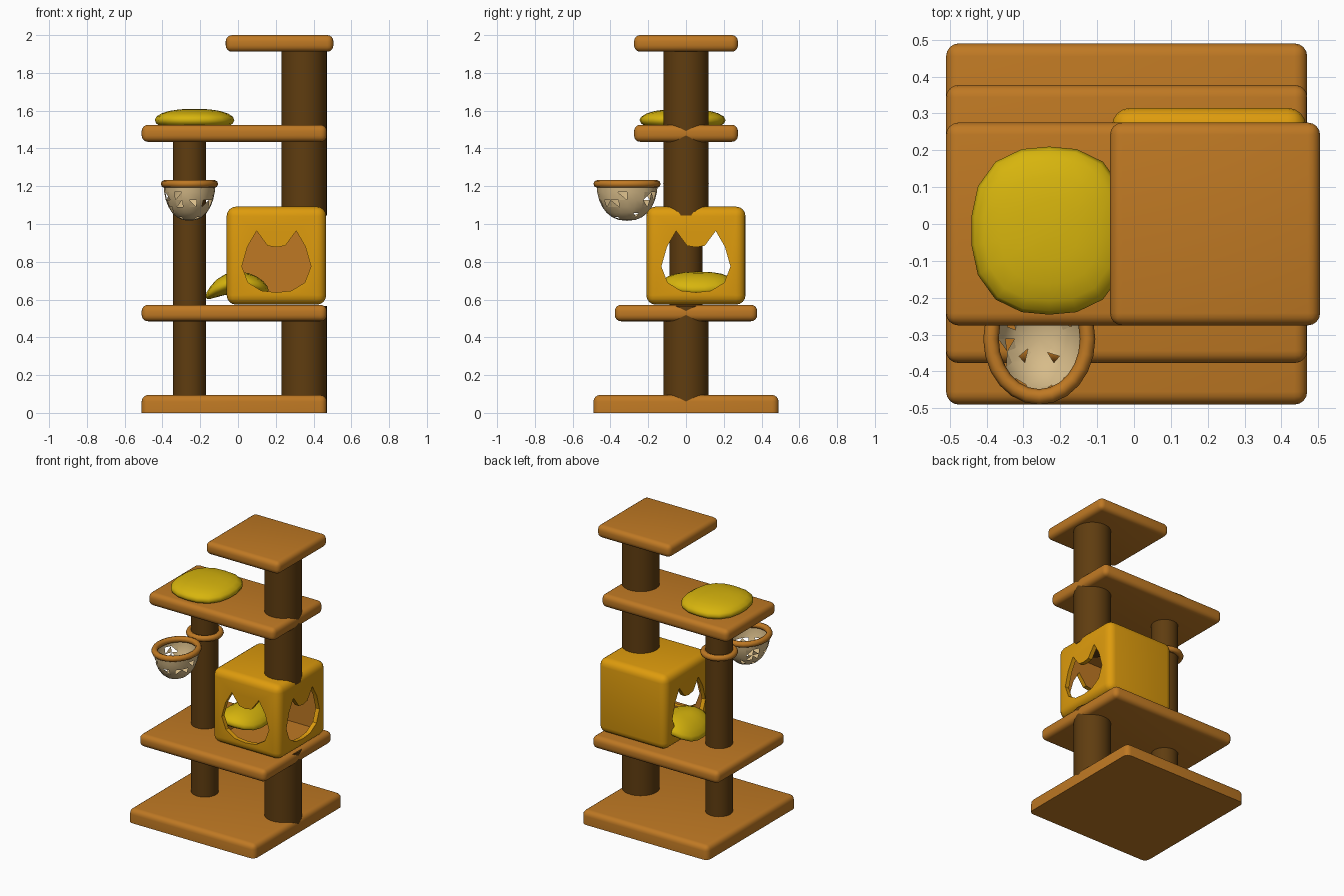
import bpy, bmesh, math, random
from mathutils import Matrix, Vector

if "Cube" in bpy.data.objects:
    bpy.data.objects.remove(bpy.data.objects["Cube"])

random.seed(4)


def material(name, rgb):
    m = bpy.data.materials.new(name)
    m.diffuse_color = (*rgb, 1)
    m.use_nodes = True
    m.node_tree.nodes["Principled BSDF"].inputs["Base Color"].default_value = m.diffuse_color
    return m


WOOD = material("wood_orange_brown", (0.52, 0.19, 0.017))
POST = material("dark_brown_post", (0.115, 0.046, 0.005))
HOUSE = material("orange_yellow_house", (0.73, 0.33, 0.004))
CUSHION = material("yellow_cushion", (0.68, 0.46, 0.004))
NET = material("tan_net", (0.68, 0.50, 0.25))


def finish(name, bm, mat, angle=35):
    bmesh.ops.recalc_face_normals(bm, faces=bm.faces)
    me = bpy.data.meshes.new(name)
    bm.to_mesh(me)
    bm.free()
    if mat:
        me.materials.append(mat)
    ob = bpy.data.objects.new(name, me)
    bpy.context.collection.objects.link(ob)
    smooth(ob, angle)
    return ob


def smooth(ob, angle=35):
    bpy.ops.object.select_all(action='DESELECT')
    ob.select_set(True)
    bpy.context.view_layer.objects.active = ob
    bpy.ops.object.shade_smooth_by_angle(angle=math.radians(angle))


def box(name, lo, hi, mat, bevel=0.0, keep_bottom=False):
    lo, hi = Vector(lo), Vector(hi)
    bm = bmesh.new()
    bmesh.ops.create_cube(bm, size=1)
    bmesh.ops.scale(bm, vec=hi - lo, verts=bm.verts)
    bmesh.ops.translate(bm, vec=(lo + hi) / 2, verts=bm.verts)
    if bevel:
        edges = [e for e in bm.edges if not (keep_bottom and
                 all(v.co.z < lo.z + 1e-4 for v in e.verts))]
        bmesh.ops.bevel(bm, geom=edges, offset=bevel, segments=4,
                        profile=0.5, affect='EDGES', clamp_overlap=True)
    return finish(name, bm, mat)


def post(name, x, r, z0, z1):
    bm = bmesh.new()
    bmesh.ops.create_cone(bm, cap_ends=True, segments=32, radius1=r, radius2=r,
                          depth=z1 - z0, matrix=Matrix.Translation((x, 0, (z0 + z1) / 2)))
    return finish(name, bm, POST)


def ring(name, c, rx, ry, r):
    n, m = 24, 8
    bm = bmesh.new()
    rows = []
    for i in range(n):
        a = 2 * math.pi * i / n
        row = []
        for j in range(m):
            b = 2 * math.pi * j / m
            k = r * math.cos(b)
            row.append(bm.verts.new((c[0] + (rx + k) * math.cos(a),
                                     c[1] + (ry + k) * math.sin(a), c[2] + r * math.sin(b))))
        rows.append(row)
    for i in range(n):
        for j in range(m):
            p, q, k = rows[i], rows[(i + 1) % n], (j + 1) % m
            bm.faces.new((p[j], q[j], q[k], p[k]))
    return finish(name, bm, WOOD, 60)


def cushion(name, c, size, droop=(0, 0)):
    """Squarish flattened ball; droop bends its left and right ends down."""
    bm = bmesh.new()
    bmesh.ops.create_uvsphere(bm, u_segments=18, v_segments=10, radius=1)
    for v in bm.verts:
        h = math.hypot(v.co.x, v.co.y)
        if h > 1e-5:
            a = math.atan2(v.co.y, v.co.x)
            s = (abs(math.cos(a)) ** 2.5 + abs(math.sin(a)) ** 2.5) ** (-1 / 2.5)
            k = s * h ** 0.85 / h
            v.co.x *= k
            v.co.y *= k
        bend = (droop[0] if v.co.x < 0 else droop[1]) * v.co.x ** 2
        v.co = Vector(c) + Vector((v.co.x * size[0], v.co.y * size[1],
                                   v.co.z * size[2] - bend))
    return finish(name, bm, CUSHION, 60)


# Platforms
box("base", (-0.51, -0.49, 0), (0.47, 0.49, 0.095), WOOD, 0.035, True)
box("middle_shelf", (-0.51, -0.377, 0.485), (0.47, 0.377, 0.572), WOOD, 0.033)
box("upper_shelf", (-0.51, -0.275, 1.435), (0.47, 0.275, 1.525), WOOD, 0.033)
box("top_perch", (-0.065, -0.275, 1.912), (0.505, 0.275, 2.0), WOOD, 0.033)

# Posts (the thick one is interrupted by the house)
post("thick_post_lower", 0.35, 0.12, 0.003, 0.565)
post("thick_post_upper", 0.35, 0.12, 1.045, 1.95)
post("thin_post", -0.257, 0.087, 0.003, 1.48)

# House: rounded box, hollowed, with cat-head openings front, left and right
LO, HI = Vector((-0.06, -0.21, 0.573)), Vector((0.467, 0.315, 1.092))
WALL = 0.03
MID = (LO + HI) / 2
house = box("cat_house", LO, HI, HOUSE, 0.05)
HALF = [(0, .877), (.047, .885), (.105, .963), (.153, .88),
        (.183, .775), (.15, .69), (.08, .647), (0, .638)]
OUTLINE = HALF + [(-u, z) for u, z in HALF[-2:0:-1]]


def cat_prism(name, place, a, b):
    bm = bmesh.new()
    f = bm.faces.new([bm.verts.new(place(u, z, a)) for u, z in OUTLINE])
    g = bmesh.ops.extrude_face_region(bm, geom=[f])
    move = Vector(place(0, 0, b)) - Vector(place(0, 0, a))
    bmesh.ops.translate(bm, vec=move, verts=[v for v in g['geom']
                                             if isinstance(v, bmesh.types.BMVert)])
    return finish(name, bm, HOUSE)


pad = Vector((WALL, WALL, WALL))
cutters = [
    box("hollow_cutter", LO + pad, HI - pad, HOUSE),
    cat_prism("front_cutter", lambda u, z, t: (MID.x + u, t, z), -0.3, 0.05),
    cat_prism("side_cutter", lambda u, z, t: (t, MID.y + u, z), -0.2, 0.6),
]
for c in cutters:
    mod = house.modifiers.new(c.name, 'BOOLEAN')
    mod.operation = 'DIFFERENCE'
    mod.solver = 'EXACT'
    mod.object = c
bpy.context.view_layer.update()
dg = bpy.context.evaluated_depsgraph_get()
mesh = bpy.data.meshes.new_from_object(house.evaluated_get(dg))
house.modifiers.clear()
house.data = mesh
for c in cutters:
    bpy.data.objects.remove(c)
mesh.materials.clear()
mesh.materials.append(HOUSE)
mesh.materials.append(WOOD)
# Inner walls are wood coloured
for p in mesh.polygons:
    inside = all(min(min(mesh.vertices[i].co - LO), min(HI - mesh.vertices[i].co)) > WALL - 0.002
                 for i in p.vertices)
    p.material_index = 1 if inside else 0
smooth(house)

# Cushions
cushion("upper_cushion", (-0.23, -0.018, 1.55), (0.212, 0.228, 0.06))
cushion("house_cushion", (-0.005, 0.065, 0.69), (0.168, 0.19, 0.058), (0.075, 0.04))

# Hanging basket: rim, post ring and perforated bowl
BX, BY, BZ = -0.257, -0.312, 1.212
ring("basket_rim", (BX, BY, BZ), 0.131, 0.157, 0.021)
ring("post_ring", (-0.257, 0, BZ), 0.1, 0.1, 0.021)

bm = bmesh.new()
N, M = 20, 7
rows = []
for i in range(M):
    t = math.pi / 2 * i / M
    rows.append([bm.verts.new((BX + 0.137 * math.cos(t) ** 0.85 * math.cos(2 * math.pi * j / N),
                               BY + 0.162 * math.cos(t) ** 0.85 * math.sin(2 * math.pi * j / N),
                               BZ - 0.195 * math.sin(t))) for j in range(N)])
tip = bm.verts.new((BX, BY, BZ - 0.195))
for i in range(M - 1):
    for j in range(N):
        k = (j + 1) % N
        bm.faces.new((rows[i][j], rows[i][k], rows[i + 1][k], rows[i + 1][j]))
for j in range(N):
    bm.faces.new((rows[-1][j], rows[-1][(j + 1) % N], tip))
bm.faces.ensure_lookup_table()
picked = random.sample(list(bm.faces)[N:N * (M - 1)], 24)
bmesh.ops.inset_individual(bm, faces=picked, thickness=0.005)
holes = []
for f in picked:  # half of each inset face is cut away, leaving triangular gaps
    vs = list(f.verts)
    s = random.randrange(4)
    holes.append(bmesh.utils.face_split(f, vs[s], vs[(s + 2) % 4])[0])
bmesh.ops.delete(bm, geom=holes, context='FACES')
finish("basket_bowl", bm, NET, 50)
